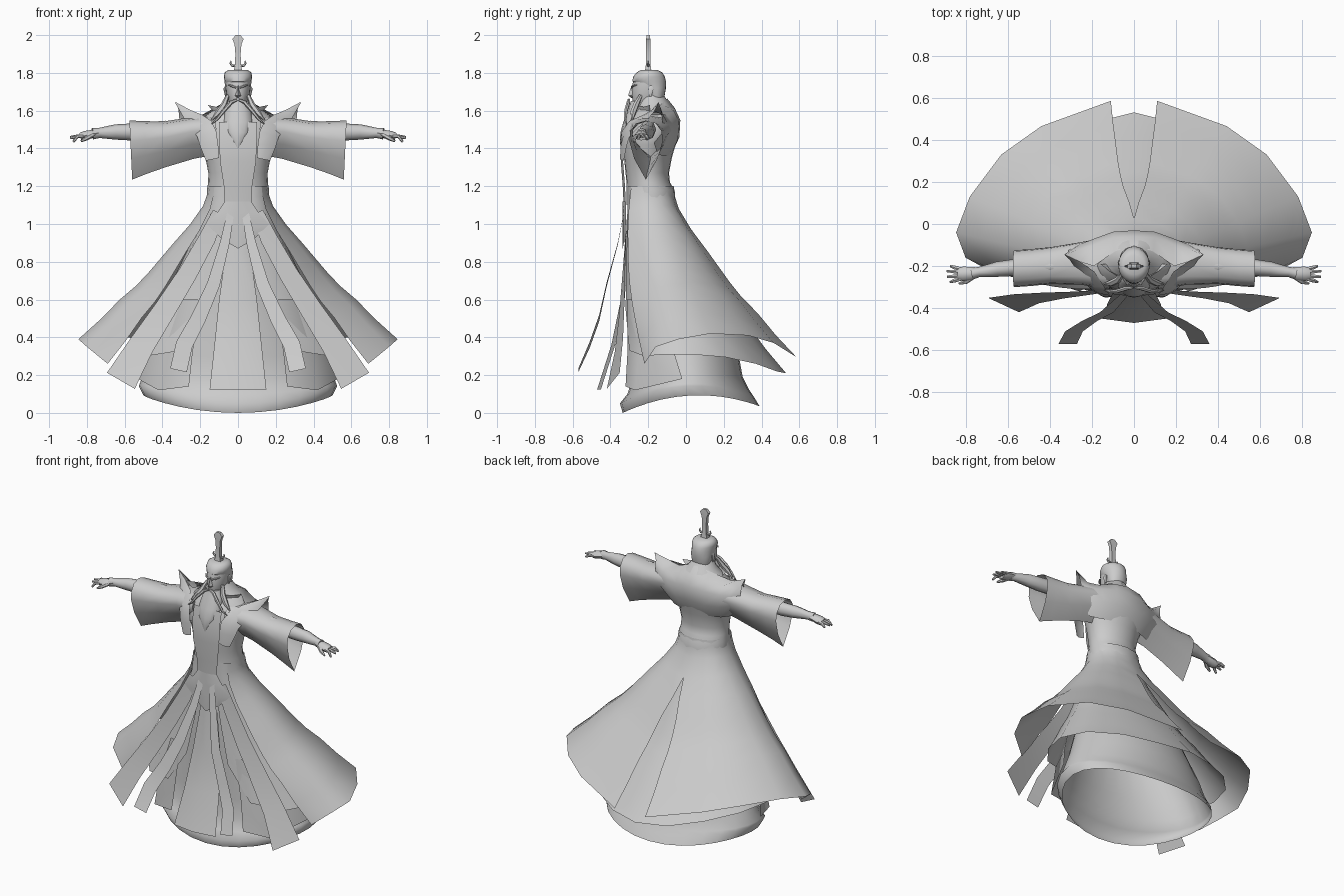
import bpy, bmesh, math
from mathutils import Vector

mat = bpy.data.materials.new("plain grey")
mat.diffuse_color = (0.6, 0.6, 0.6, 1)


def make(name, verts, faces, mirror=False, closed=True, angle=50):
    me = bpy.data.meshes.new(name)
    me.from_pydata([tuple(v) for v in verts], [], faces)
    bm = bmesh.new()
    bm.from_mesh(me)
    bmesh.ops.remove_doubles(bm, verts=bm.verts, dist=0.0005)
    bmesh.ops.recalc_face_normals(bm, faces=bm.faces)
    if not closed:  # open cloth faces away from the body axis
        bm.normal_update()
        s = 0
        for f in bm.faces:
            c = f.calc_center_median()
            s += f.normal.dot(Vector((c.x, c.y + 0.18, 0))) * f.calc_area()
        if s < 0:
            bmesh.ops.reverse_faces(bm, faces=bm.faces)
    bm.to_mesh(me)
    bm.free()
    me.polygons.foreach_set("use_smooth", [True] * len(me.polygons))
    me.set_sharp_from_angle(angle=math.radians(angle))
    me.materials.append(mat)
    ob = bpy.data.objects.new(name, me)
    bpy.context.collection.objects.link(ob)
    if mirror:
        ob.modifiers.new("mirror", 'MIRROR')
    return ob


def loft(name, rings, cap=(True, True), **kw):
    n = len(rings[0])
    verts = [v for r in rings for v in r]
    faces = [(i * n + j, i * n + (j + 1) % n, (i + 1) * n + (j + 1) % n, (i + 1) * n + j)
             for i in range(len(rings) - 1) for j in range(n)]
    if cap[0]:
        faces.append(tuple(range(n)))
    if cap[1]:
        faces.append(tuple((len(rings) - 1) * n + j for j in range(n)))
    return make(name, verts, faces, **kw)


def sheet(name, rows, **kw):
    n = len(rows[0])
    verts = [v for r in rows for v in r]
    faces = [(i * n + j, i * n + j + 1, (i + 1) * n + j + 1, (i + 1) * n + j)
             for i in range(len(rows) - 1) for j in range(n - 1)]
    return make(name, verts, faces, closed=False, **kw)


def oval(z, hw, yf, yb, n=20, lift=None):
    out = []
    for k in range(n):
        a = 2 * math.pi * k / n
        y = (yf + yb) / 2 - math.cos(a) * (yb - yf) / 2
        out.append((hw * math.sin(a), y, z + (lift(a) if lift else 0)))
    return out


def stack(name, rows, n=20, **kw):
    return loft(name, [oval(*r, n=n) for r in rows], **kw)


def tube(name, pts, n=8, flat=1.0, **kw):
    rings = []
    for i, p in enumerate(pts):
        a, b = Vector(pts[max(i - 1, 0)][:3]), Vector(pts[min(i + 1, len(pts) - 1)][:3])
        t = (b - a).normalized()
        s = t.cross(Vector((0, 1, 0))).normalized()
        u = s.cross(t)
        rings.append([Vector(p[:3]) + p[3] * (s * math.cos(2 * math.pi * k / n) * flat
                      + u * math.sin(2 * math.pi * k / n)) for k in range(n)])
    return loft(name, rings, mirror=True, **kw)


def strip(name, path, tilt=0.3):
    # ribbon whose width lies across its path, outer edge turned back
    rows = []
    for i, (x, y, z, w) in enumerate(path):
        a, b = path[max(i - 1, 0)], path[min(i + 1, len(path) - 1)]
        t = Vector((b[0] - a[0], 0, b[2] - a[2])).normalized()
        s = Vector((-t.z, tilt * i / (len(path) - 1), t.x))
        rows.append([Vector((x, y, z)) + s * w * k for k in (-1, 0, 1)])
    return sheet(name, rows, mirror=True)


# flared overskirts: columns run from the front opening round to the back
FLARE = [(0, 0), (.06, .01), (.13, .04), (.25, .14), (.37, .265), (.47, .365),
         (.56, .455), (.65, .555), (.74, .68), (.87, .83), (1, 1)]
WAIST = [(.125, -.29), (.15, -.25), (.158, -.2), (.145, -.14), (.115, -.1), (.07, -.078), (0, -.065)]


def skirt(name, waist, hem, slit, power):
    rows = []
    for t, f in FLARE:
        row = []
        for k, ((wx, wy), (hx, hy, hz)) in enumerate(zip(waist, hem)):
            g = f ** power
            x, y = wx + (hx - wx) * g, wy + (hy - wy) * g
            if slit and k == len(hem) - 1:
                x = hx * math.sqrt(max(0, (t - .34) / .66))
            if slit and k == 0:
                y -= .04 * math.sin(math.pi * t)
            row.append((x, y, 1.2 + (hz - 1.2) * t))
        rows.append(row)
    sheet(name, rows, mirror=True)


skirt("outer_skirt", WAIST, [(.69, -.22, .26), (.80, -.16, .35), (.845, -.04, .39), (.78, .13, .42),
                             (.63, .33, .41), (.44, .465, .37), (.11, .585, .295)], True, 1)
skirt("under_skirt", [(.04, -.31), (.08, -.305)] + WAIST,
      [(.15, -.32, .55), (.3, -.3, .33), (.49, -.22, .3), (.57, -.12, .31), (.6, .03, .31),
       (.54, .21, .295), (.39, .37, .26), (.2, .48, .22), (0, .53, .21)], False, 1.08)


# inner robe with a wavy hem
def hem_lift(a):
    return .075 * math.sin(a) ** 2 + .035 * (1 - math.cos(a)) / 2


robe = [oval(*r, n=28) for r in [(1.15, .14, -.3, -.09), (.95, .18, -.305, 0), (.6, .34, -.295, .17),
                                 (.3, .46, -.28, .28)]]
robe += [oval(.18, .5, -.285, .3, 28, lambda a: hem_lift(a) * .3),
         oval(.1, .52, -.31, .335, 28, lambda a: hem_lift(a) * .6),
         oval(.05, .525, -.35, .36, 28, hem_lift), oval(0, .5, -.335, .39, 28, hem_lift)]
loft("inner_robe", robe, cap=(False, False), closed=False, angle=70)

# torso and neck
stack("torso", [(1.1, .165, -.315, -.055), (1.18, .165, -.315, -.06), (1.22, .158, -.315, -.085),
                (1.27, .157, -.32, -.09), (1.35, .172, -.328, -.075), (1.42, .2, -.33, -.055),
                (1.5, .22, -.32, -.033), (1.56, .19, -.3, -.042), (1.6, .135, -.27, -.06),
                (1.64, .085, -.25, -.09), (1.7, .045, -.24, -.13)], n=24)
sheet("chest_panel", [[(-w, y + .012, z), (0, y, z), (w, y + .012, z)] for w, y, z in
      [(.1, -.325, 1.54), (.1, -.345, 1.45), (.095, -.345, 1.33), (.075, -.335, 1.2), (.07, -.33, 1.1)]])
sheet("waist_tab", [[(-w, -.318, z + d), (-w / 2, -.33, z + d / 2), (0, -.335, z), (w / 2, -.33, z + d / 2),
                     (w, -.318, z + d)] for w, z, d in
      [(.07, 1.12, 0), (.11, 1.06, 0), (.165, .96, .04), (.085, .87, .05)]])

# pointed shoulder wings: front lapel, then back yoke melting into the back
sheet("shoulder_lapel", [
    [(.1, -.345, 1.35), (.135, -.35, 1.342), (.17, -.33, 1.335)],
    [(.105, -.345, 1.42), (.15, -.345, 1.42), (.2, -.315, 1.41)],
    [(.115, -.34, 1.49), (.165, -.33, 1.475), (.215, -.3, 1.46)],
    [(.14, -.3, 1.545), (.195, -.295, 1.525), (.245, -.26, 1.505)],
    [(.19, -.225, 1.578), (.235, -.23, 1.565), (.28, -.205, 1.55)],
    [(.255, -.18, 1.605), (.28, -.18, 1.6), (.305, -.17, 1.593)],
    [(.33, -.145, 1.645), (.331, -.145, 1.643), (.332, -.145, 1.64)]], mirror=True)
sheet("shoulder_yoke", [
    [(.33, -.145, 1.645), (.255, -.18, 1.605), (.19, -.2, 1.578), (.09, -.13, 1.635), (0, -.1, 1.665)],
    [(.315, -.135, 1.605), (.26, -.12, 1.575), (.19, -.1, 1.575), (.1, -.065, 1.6), (0, -.06, 1.615)],
    [(.31, -.125, 1.55), (.255, -.095, 1.53), (.19, -.07, 1.53), (.1, -.037, 1.545), (0, -.03, 1.55)],
    [(.31, -.12, 1.49), (.24, -.087, 1.46), (.18, -.068, 1.45), (.1, -.043, 1.45), (0, -.035, 1.46)],
    [(.28, -.17, 1.43), (.22, -.15, 1.37), (.17, -.12, 1.36), (.1, -.095, 1.36), (0, -.08, 1.36)]],
    mirror=True, angle=80)

# hanging sleeves with a pointed lower edge
DROP = [(.5, 1), (.2, .95), (.03, .82), (0, .65), (.15, .35), (.5, 0),
        (.85, .35), (1, .65), (.97, .82), (.8, .95)]
loft("sleeve", [[(x + .015 * (v - 1), yf + (yb - yf) * u, zb + (zt - zb) * v) for u, v in DROP]
     for x, zt, zb, yf, yb in [(.12, 1.575, 1.37, -.31, -.06), (.25, 1.565, 1.345, -.29, -.085),
                               (.4, 1.542, 1.3, -.285, -.11), (.5, 1.545, 1.265, -.295, -.12),
                               (.575, 1.548, 1.235, -.3, -.125)]], cap=(True, False), mirror=True)

# forearm, hand and fingers
tube("forearm", [(.38, -.2, 1.5, .042), (.57, -.207, 1.487, .04), (.65, -.215, 1.487, .036),
                 (.735, -.228, 1.482, .024), (.77, -.235, 1.478, .027)], flat=1.12)
tube("hand", [(.74, -.23, 1.482, .024), (.775, -.235, 1.476, .031), (.81, -.237, 1.468, .035),
              (.835, -.237, 1.462, .029)], flat=.7)
for i, (dy, tx, tz) in enumerate([(-.026, .872, 1.435), (-.009, .888, 1.455),
                                  (.009, .89, 1.46), (.025, .872, 1.45)]):
    tube("finger_%d" % (i + 1), [(.815, -.237 + dy * .8, 1.466, .0105), (.85, -.237 + dy * 1.2, 1.464, .01),
                                 (tx, -.237 + dy * 1.5, tz, .006)], n=6)
tube("thumb", [(.765, -.25, 1.475, .013), (.8, -.275, 1.455, .012), (.83, -.283, 1.438, .006)], n=6)

# head, hair cap, ears and face details
stack("head", [(1.6, .03, -.265, -.16), (1.635, .046, -.282, -.14), (1.69, .062, -.287, -.118),
               (1.74, .067, -.284, -.11), (1.77, .067, -.275, -.112)])
stack("hair_cap", [(1.62, .045, -.19, -.13), (1.67, .06, -.2, -.115), (1.72, .068, -.225, -.106),
                   (1.755, .071, -.284, -.106), (1.78, .075, -.28, -.112), (1.802, .071, -.262, -.125),
                   (1.815, .052, -.24, -.15)])
loft("nose", [[(-w, y + .02, z), (0, y, z), (w, y + .02, z)] for w, y, z in
              [(.006, -.287, 1.735), (.009, -.297, 1.71), (.015, -.306, 1.68), (.012, -.29, 1.668)]])
tube("brow", [(.01, -.288, 1.722, .005), (.032, -.284, 1.73, .006), (.052, -.26, 1.737, .003)], n=6)
tube("ear", [(.062, -.185, 1.735, .008), (.07, -.185, 1.715, .015), (.064, -.19, 1.675, .008)], n=6, flat=.5)

# beard, moustache and side locks
stack("beard", [(1.65, .045, -.292, -.22), (1.61, .068, -.305, -.21), (1.54, .08, -.332, -.24),
                (1.485, .066, -.347, -.27), (1.44, .035, -.35, -.3), (1.4, .005, -.346, -.325)], n=12)
tube("moustache", [(.005, -.302, 1.658, .007), (.035, -.305, 1.645, .01), (.075, -.318, 1.6, .01),
                   (.11, -.322, 1.555, .008), (.14, -.315, 1.53, .003)], n=6)
tube("side_lock", [(.055, -.24, 1.68, .01), (.075, -.265, 1.63, .016), (.105, -.28, 1.59, .016),
                   (.14, -.285, 1.55, .004)], n=6)
sheet("collar", [[(.04, -.26, 1.6), (.09, -.24, 1.6), (.13, -.19, 1.595)],
                 [(.075, -.25, 1.625), (.115, -.225, 1.62), (.16, -.19, 1.63)]], mirror=True)

# topknot pin with a curled cross piece
loft("topknot_pin", [[(-w, -.2 - d, z), (w, -.2 - d, z), (w, -.2 + d, z), (-w, -.2 + d, z)] for w, d, z in
     [(.024, .018, 1.805), (.016, .013, 1.84), (.014, .011, 1.9), (.018, .011, 1.95),
      (.03, .011, 1.98), (.012, .009, 2.0)]], angle=30)
tube("pin_curl", [(.01, -.2, 1.84, .006), (.03, -.2, 1.838, .007), (.04, -.2, 1.85, .006),
                  (.036, -.2, 1.864, .003)], n=6)

# hanging front cloth: apron, sashes and side panel
sheet("front_apron", [[(-w, y + .02, z), (0, y, z), (w, y + .02, z)] for w, y, z in
      [(.045, -.31, 1.0), (.065, -.325, .85), (.1, -.345, .6), (.125, -.395, .36), (.15, -.47, .125)]])
strip("inner_sash", [(.035, -.325, 1.08, .018), (.07, -.36, .9, .025), (.13, -.42, .68, .034),
                     (.21, -.46, .5, .04), (.285, -.51, .36, .045), (.315, -.57, .225, .045)], tilt=0)
strip("outer_sash", [(.1, -.315, 1.06, .035), (.165, -.32, .92, .045), (.265, -.33, .74, .05),
                     (.385, -.34, .55, .058), (.51, -.355, .36, .068), (.62, -.385, .17, .085)], tilt=.4)
sheet("side_panel", [
    [(.2, -.312, .6), (.29, -.285, .6), (.35, -.17, .6)],
    [(.24, -.31, .32), (.4, -.25, .31), (.49, -.06, .31)],
    [(.26, -.32, .14), (.42, -.27, .12), (.53, -.02, .18)]], mirror=True)
